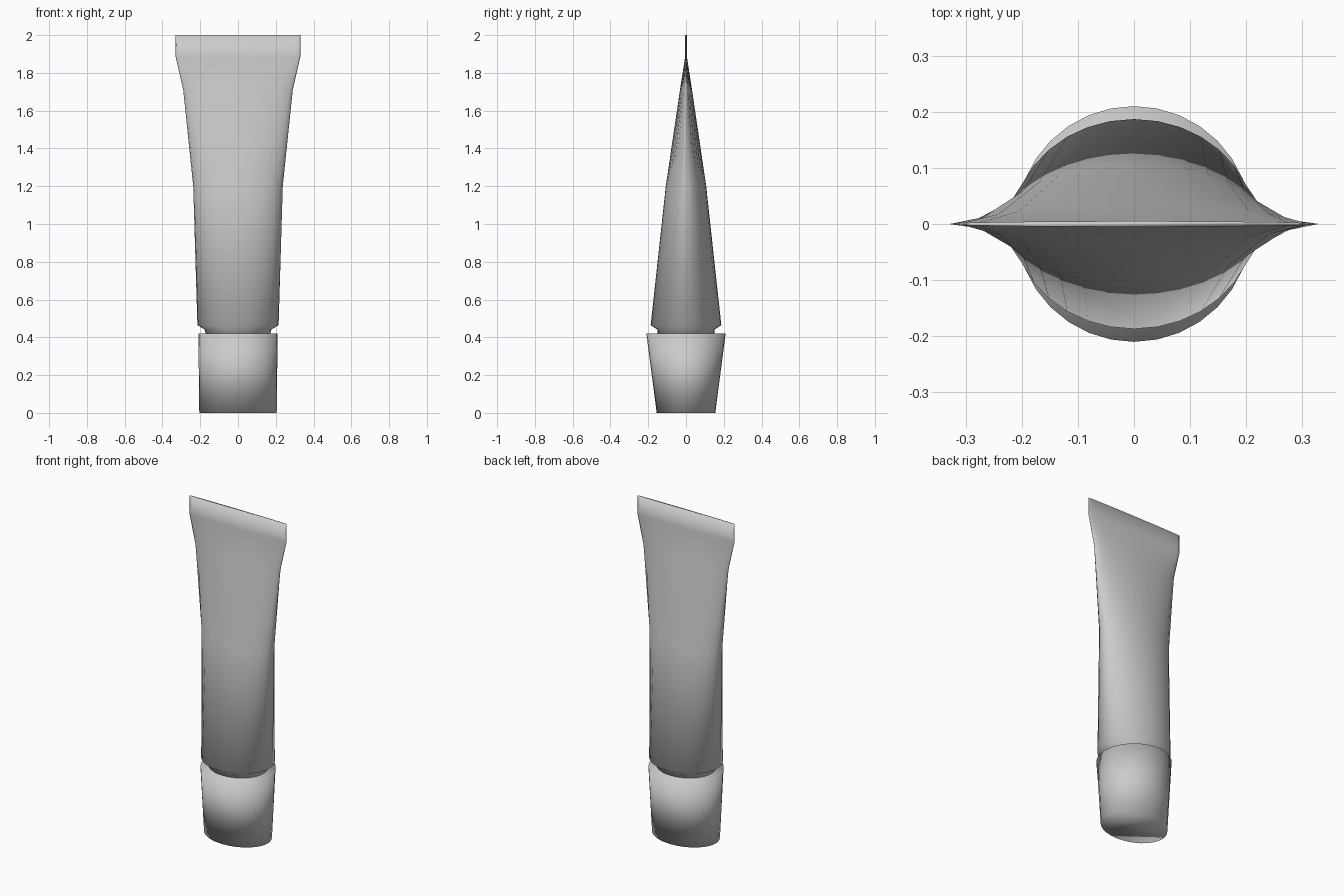
import bpy, bmesh
from math import cos, sin, pi

old = bpy.data.objects.get("Cube")
if old:
    bpy.data.objects.remove(old, do_unlink=True)

SIDES = 32

grey = bpy.data.materials.new("plain_grey")
grey.use_nodes = True
colour = (0.6, 0.6, 0.6, 1)
grey.diffuse_color = colour
grey.node_tree.nodes["Principled BSDF"].inputs["Base Color"].default_value = colour


def loft(name, sections):
    """Skin a stack of ellipses given as (height, half width, half depth)."""
    bm = bmesh.new()
    rings = []
    for z, rx, ry in sections:
        angles = [2 * pi * i / SIDES for i in range(SIDES)]
        rings.append([bm.verts.new((rx * cos(a), ry * sin(a), z)) for a in angles])
    for low, high in zip(rings, rings[1:]):
        for i in range(SIDES):
            j = (i + 1) % SIDES
            bm.faces.new((low[i], low[j], high[j], high[i]))
    bm.faces.new(rings[0][::-1])
    bm.faces.new(rings[-1])
    for face in bm.faces:
        face.smooth = True
    mesh = bpy.data.meshes.new(name)
    bm.to_mesh(mesh)
    bm.free()
    mesh.materials.append(grey)
    obj = bpy.data.objects.new(name, mesh)
    bpy.context.collection.objects.link(obj)
    return obj


# Screw cap that the tube stands on, oval at the foot and round at the rim
loft("cap", [(0, 0.205, 0.155), (0.42, 0.21, 0.21)])

# Squeezable tube: neck, shoulder, body flattening upwards, crimped seal
loft("tube_body", [
    (0.40, 0.17, 0.15),
    (0.44, 0.175, 0.15),
    (0.465, 0.215, 0.187),
    (1.20, 0.237, 0.107),
    (1.71, 0.29, 0.032),
    (1.885, 0.33, 0.005),
    (2.0, 0.33, 0.005),
])
